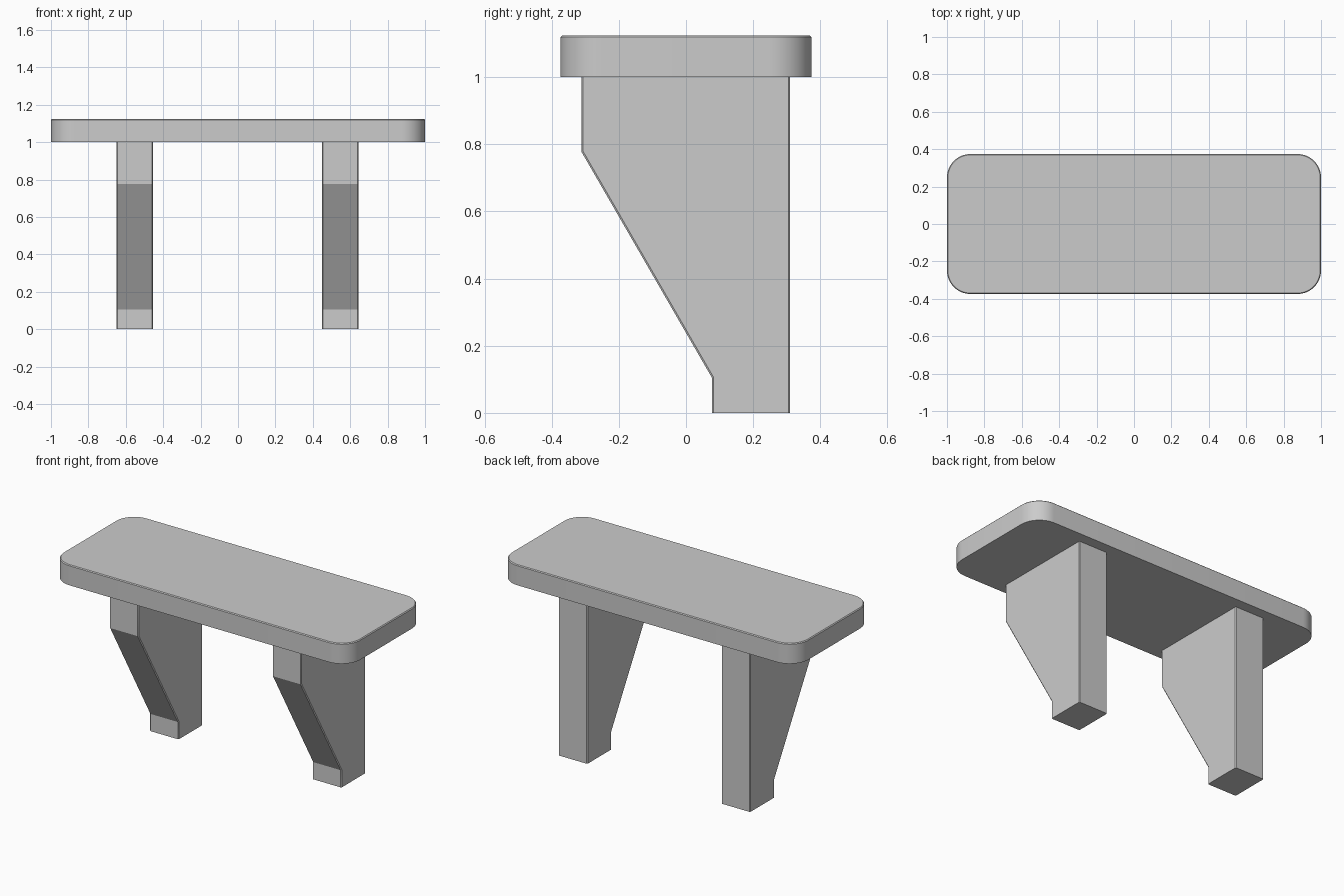
import bpy, bmesh

if "Cube" in bpy.data.objects:
    bpy.data.objects.remove(bpy.data.objects["Cube"])

EDGE = 0.005  # small softened edge


def finish(bm, name):
    bmesh.ops.recalc_face_normals(bm, faces=bm.faces)
    mesh = bpy.data.meshes.new(name)
    bm.to_mesh(mesh)
    bm.free()
    obj = bpy.data.objects.new(name, mesh)
    bpy.context.collection.objects.link(obj)
    bpy.ops.object.select_all(action='DESELECT')
    obj.select_set(True)
    bpy.context.view_layer.objects.active = obj
    bpy.ops.object.shade_smooth_by_angle(angle=0.5)
    return obj


def extrude_profile(points, direction):
    bm = bmesh.new()
    face = bm.faces.new([bm.verts.new(p) for p in points])
    result = bmesh.ops.extrude_face_region(bm, geom=[face], use_keep_orig=True)
    verts = [g for g in result["geom"] if isinstance(g, bmesh.types.BMVert)]
    bmesh.ops.translate(bm, verts=verts, vec=direction)
    bmesh.ops.recalc_face_normals(bm, faces=bm.faces)
    return bm


def bevel(bm, edges, width, segments):
    bmesh.ops.bevel(bm, geom=edges, offset=width, offset_type='OFFSET',
                    segments=segments, profile=0.5, affect='EDGES')


# Shelf board: rounded corners, softened upper rim
X, Y, Z0, Z1 = 1.0, 0.374, 1.0, 1.124
bm = extrude_profile([(-X, -Y, Z0), (X, -Y, Z0), (X, Y, Z0), (-X, Y, Z0)], (0, 0, Z1 - Z0))
bevel(bm, [e for e in bm.edges if abs(e.verts[0].co.z - e.verts[1].co.z) > 0.05], 0.125, 12)
bevel(bm, [e for e in bm.edges if all(v.co.z > Z1 - 1e-4 for v in e.verts)], EDGE, 1)
finish(bm, "shelf_board")

# Brackets: tapered side profile, softened front and back edges
W = 0.195
profile = [(0.31, 0), (0.31, 1.0), (-0.311, 1.0), (-0.311, 0.777), (0.077, 0.105), (0.077, 0)]
for name, x in (("left_bracket", -0.65), ("right_bracket", 0.449)):
    bm = extrude_profile([(x, y, z) for y, z in profile], (W, 0, 0))
    rim = [e for e in bm.edges
           if abs(e.verts[0].co.x - e.verts[1].co.x) < 1e-4
           and abs(e.verts[0].co.z - e.verts[1].co.z) > 0.01]
    bevel(bm, rim, EDGE, 1)
    finish(bm, name)
